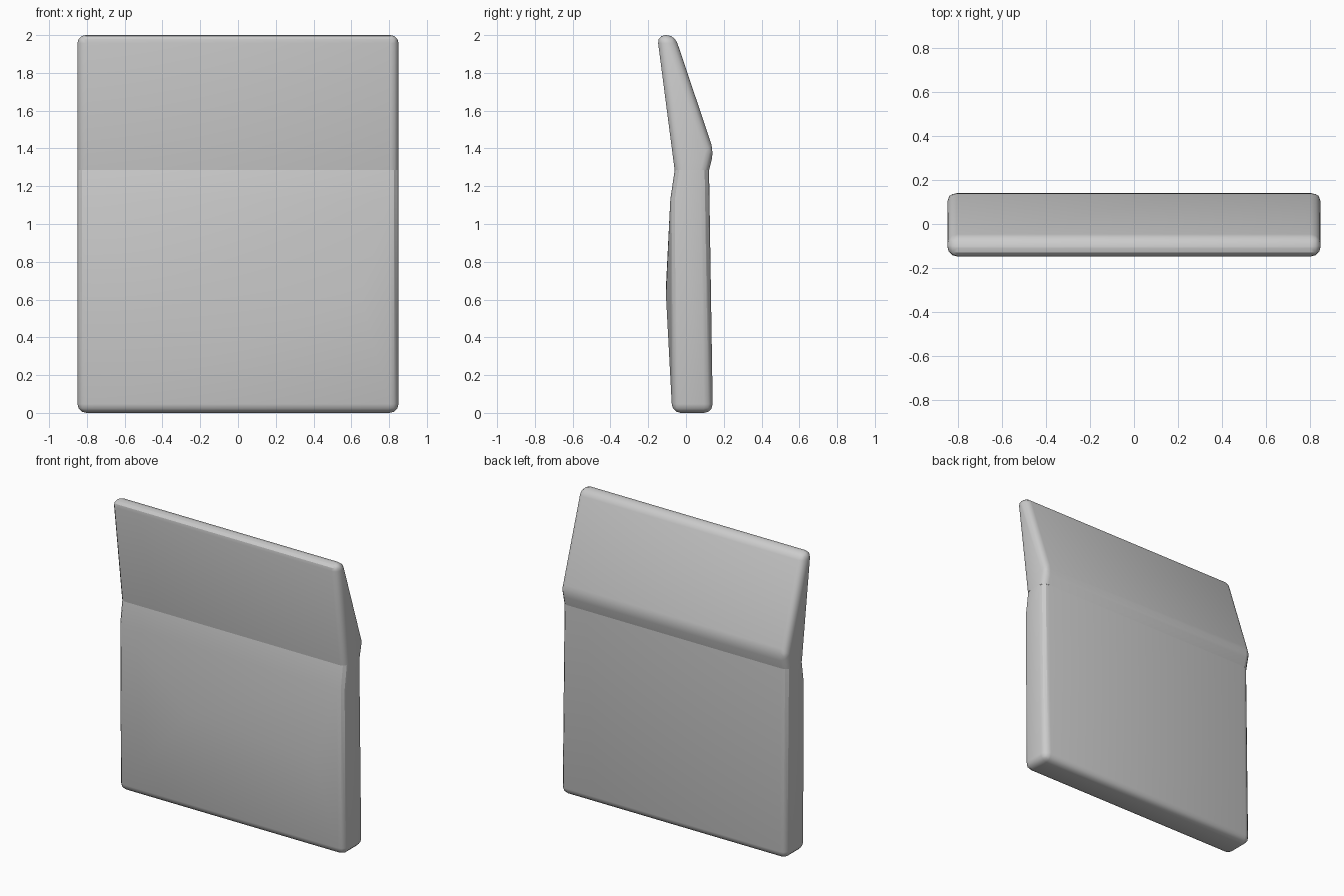
import bpy, bmesh, math

if "Cube" in bpy.data.objects:
    bpy.data.objects.remove(bpy.data.objects["Cube"])

HALF_W = 0.85
SEAM_Z = 1.285


def rounded_slab(profile, radius, sharp_z=None):
    """Extrude a (y, z) profile across x, open at the seam, with rounded edges."""
    bm = bmesh.new()
    left = [bm.verts.new((-HALF_W, y, z)) for y, z in profile]
    right = [bm.verts.new((HALF_W, y, z)) for y, z in profile]
    bm.faces.new(left)
    bm.faces.new(right[::-1])
    n = len(profile)
    for i in range(n - 1):  # last side is the open seam
        bm.faces.new((left[i], right[i], right[i + 1], left[i + 1]))
    bmesh.ops.recalc_face_normals(bm, faces=bm.faces[:])

    def rounds(e):
        if e.is_boundary:
            return False
        a, b = (v.co for v in e.verts)
        across = abs(a.x - b.x) > 0.1
        return not (across and sharp_z is not None and abs(a.z - sharp_z) < 1e-4)

    bmesh.ops.bevel(bm, geom=[e for e in bm.edges if rounds(e)], offset=radius,
                    segments=3, profile=0.5, affect='EDGES', clamp_overlap=True)
    bm.normal_update()
    return bm


def finish(bm, name):
    mesh = bpy.data.meshes.new(name)
    bm.to_mesh(mesh)
    bm.free()
    obj = bpy.data.objects.new(name, mesh)
    bpy.context.collection.objects.link(obj)
    bpy.ops.object.select_all(action='DESELECT')
    obj.select_set(True)
    bpy.context.view_layer.objects.active = obj
    bpy.ops.object.shade_smooth_by_angle(angle=math.radians(30))


# Upper cushion: tapering wedge leaning forward
upper = rounded_slab([(-0.06, SEAM_Z), (-0.153, 2.0), (-0.06, 2.0),
                      (0.147, 1.385), (0.122, SEAM_Z)], 0.043)
finish(upper, "upper_cushion")

# Lower cushion: upright slab
lower = rounded_slab([(0.122, SEAM_Z), (0.142, 0.0), (-0.075, 0.0),
                      (-0.083, 1.13), (-0.06, SEAM_Z)], 0.047, sharp_z=1.13)

# Lower cushion front: shallow hipped bulge
panel = max((f for f in lower.faces if f.normal.y < -0.9), key=lambda f: f.calc_area())
corners = sorted(panel.verts, key=lambda v: v.co.z)
bl, br = sorted(corners[:2], key=lambda v: v.co.x)
tl, tr = sorted(corners[-2:], key=lambda v: v.co.x)
lower.faces.remove(panel)
ridge_l = lower.verts.new((-0.3, -0.106, 0.67))
ridge_r = lower.verts.new((0.65, -0.106, 0.62))
for loop in ((bl, br, ridge_r, ridge_l), (br, tr, ridge_r),
             (tr, tl, ridge_l, ridge_r), (tl, bl, ridge_l)):
    lower.faces.new(loop)
bmesh.ops.recalc_face_normals(lower, faces=lower.faces[:])
finish(lower, "lower_cushion")
